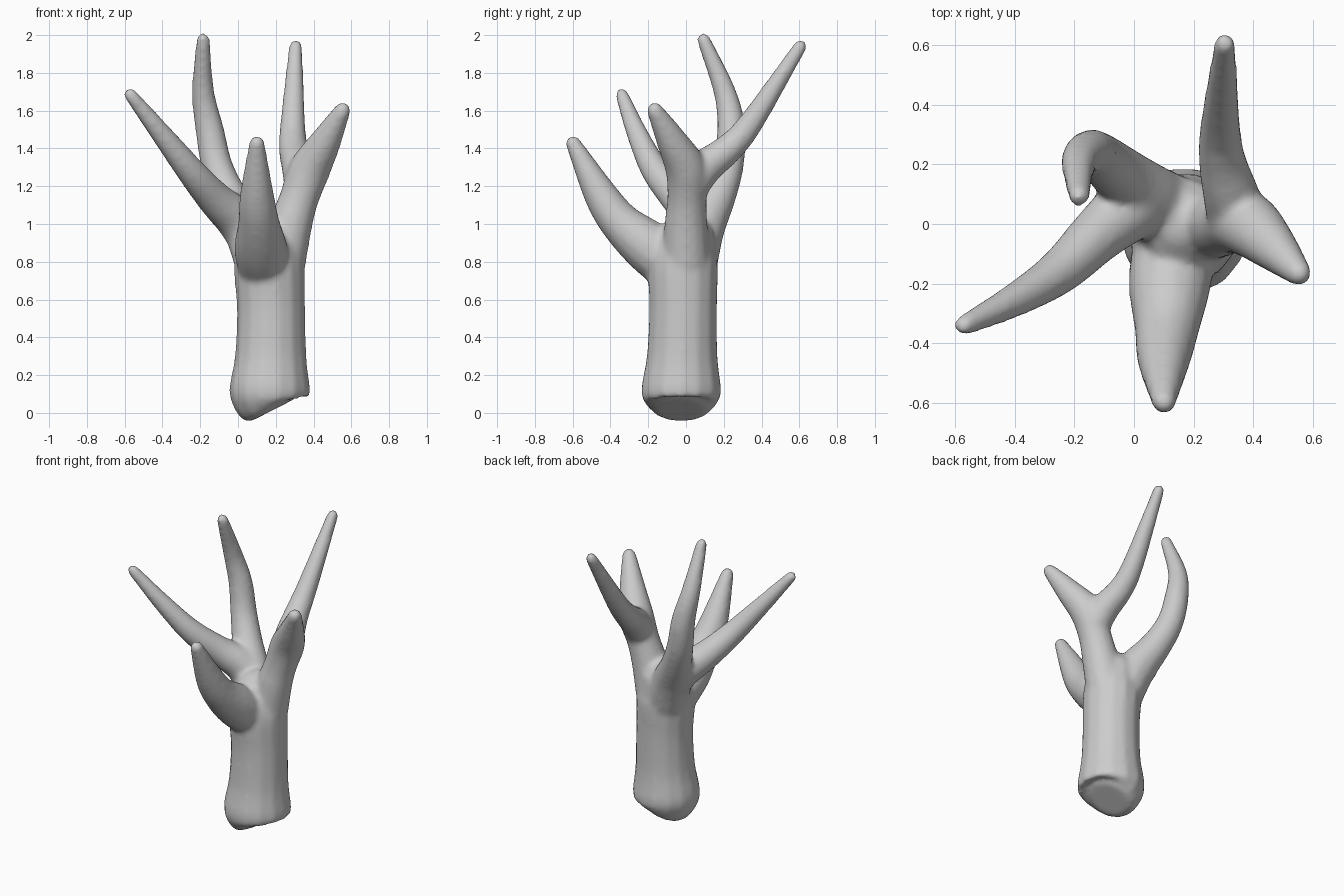
import bpy, bmesh
from math import sin, cos, pi
from mathutils import Vector

if "Cube" in bpy.data.objects:
    bpy.data.objects.remove(bpy.data.objects["Cube"])

SIDES = 14


def spline(pts, steps=4):
    """Smooth path through (x, y, z, radius) points."""
    p = [Vector(q) for q in pts]
    p = [p[0] * 2 - p[1]] + p + [p[-1] * 2 - p[-2]]
    out = []
    for a, b, c, d in zip(p, p[1:], p[2:], p[3:]):
        for i in range(steps):
            t = i / steps
            out.append(0.5 * (2 * b + (c - a) * t + (2 * a - 5 * b + 4 * c - d) * t**2
                              + (3 * b - a - 3 * c + d) * t**3))
    return out + [p[-2]]


def limb(bm, pts):
    """Tapered tube along the path, rounded at its far end."""
    path = spline(pts)
    end, prev = path[-1], path[-2]
    d = (end.xyz - prev.xyz).normalized()
    for a in (0.5, 1.0, 1.35):
        path.append(Vector((*(end.xyz + d * end.w * sin(a)), end.w * cos(a))))
    rings = []
    for i, q in enumerate(path):
        t = path[min(i + 1, len(path) - 1)].xyz - path[max(i - 1, 0)].xyz
        t.normalize()
        u = Vector((0, 1, 0)).cross(t).normalized()
        v = t.cross(u)
        rings.append([bm.verts.new(q.xyz + q.w * (u * cos(2 * pi * k / SIDES) + v * sin(2 * pi * k / SIDES)))
                      for k in range(SIDES)])
    for r, s in zip(rings, rings[1:]):
        for k in range(SIDES):
            j = (k + 1) % SIDES
            bm.faces.new((r[k], r[j], s[j], s[k]))
    bm.faces.new(rings[0][::-1])
    bm.faces.new(rings[-1])


limbs = [
    # trunk
    [(.185, -.025, .015, .13), (.17, -.025, .05, .19), (.168, -.025, .12, .215), (.173, -.02, .3, .19),
     (.175, -.015, .55, .182), (.165, -.015, .78, .187), (.165, 0, .9, .16)],
    # front branch
    [(.14, -.03, .74, .14), (.12, -.2, .88, .14), (.11, -.35, 1.01, .11), (.1, -.455, 1.16, .09), (.1, -.597, 1.427, .042)],
    # right stem and its forward branch
    [(.23, 0, .8, .13), (.28, 0, 1.0, .115), (.325, .005, 1.14, .105), (.38, 0, 1.29, .11), (.46, -.07, 1.43, .085),
     (.553, -.165, 1.602, .045)],
    # right back branch
    [(.345, .02, 1.2, .1), (.325, .1, 1.3, .095), (.295, .22, 1.395, .08), (.29, .34, 1.53, .067), (.305, .605, 1.94, .037)],
    # left stem and its upright branch
    [(.12, .03, .8, .14), (.05, .08, .97, .125), (-.04, .16, 1.13, .1), (-.11, .22, 1.3, .085), (-.15, .24, 1.5, .076),
     (-.185, .205, 1.7, .06), (-.185, .094, 1.975, .037)],
    # left forward branch
    [(.07, .08, .92, .12), (-.01, .055, 1.03, .115), (-.12, -.035, 1.13, .095), (-.25, -.16, 1.28, .077),
     (-.4, -.255, 1.47, .058), (-.57, -.34, 1.685, .036)],
]

bm = bmesh.new()
for pts in limbs:
    limb(bm, pts)
bmesh.ops.recalc_face_normals(bm, faces=bm.faces)
mesh = bpy.data.meshes.new("tree")
bm.to_mesh(mesh)
bm.free()
tree = bpy.data.objects.new("bare_tree", mesh)
bpy.context.collection.objects.link(tree)

# fuse the limbs into one skin and soften the forks
fuse = tree.modifiers.new("fuse", 'REMESH')
fuse.mode = 'VOXEL'
fuse.voxel_size = 0.015
fuse.use_smooth_shade = True
soften = tree.modifiers.new("soften", 'SMOOTH')
soften.factor = 0.5
soften.iterations = 10
